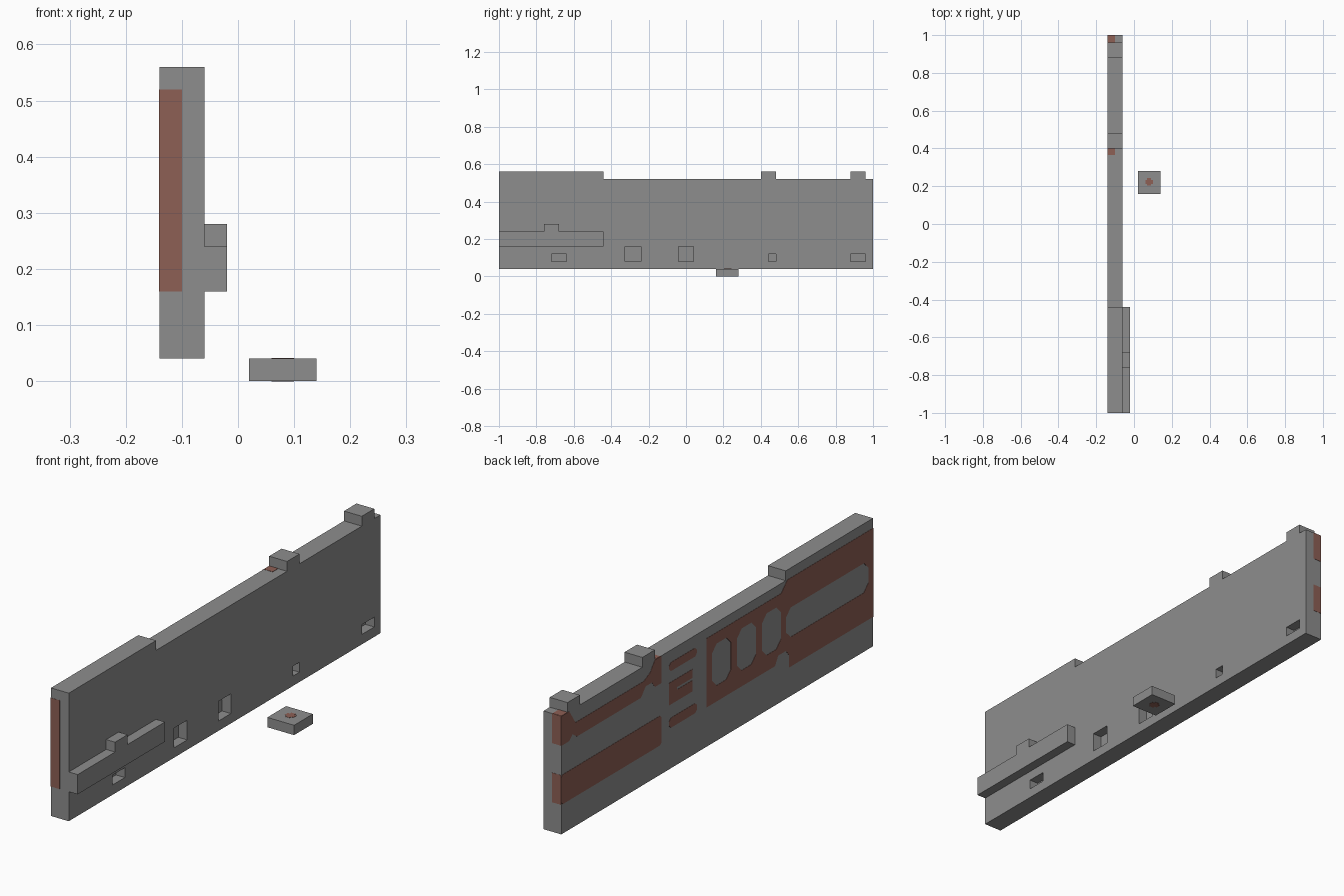
import bpy, bmesh
from mathutils import Matrix

if "Cube" in bpy.data.objects:
    bpy.data.objects.remove(bpy.data.objects["Cube"], do_unlink=True)


def material(name, rgb):
    mat = bpy.data.materials.new(name)
    mat.use_nodes = True
    mat.diffuse_color = (*rgb, 1)
    mat.node_tree.nodes["Principled BSDF"].inputs["Base Color"].default_value = (*rgb, 1)
    return mat


GREY = material("grey", (0.27, 0.27, 0.27))
RED = material("brick red", (0.27, 0.115, 0.09))
SKIN = 0.001  # thickness of painted plates
OUT, IN, CORE = -0.14, -0.06, -0.10  # wall faces and depth of the paint


def rect(y0, y1, z0, z1, c=0.0):
    """Rectangle loop with optional cut corners."""
    if not c:
        return [(y0, z0), (y1, z0), (y1, z1), (y0, z1)]
    return [(y0 + c, z0), (y1 - c, z0), (y1, z0 + c), (y1, z1 - c),
            (y1 - c, z1), (y0 + c, z1), (y0, z1 - c), (y0, z0 + c)]


def slab(name, loops, x0, x1, mat):
    """Fill (y, z) loops, inner loops being holes, and extrude from x0 to x1."""
    curve = bpy.data.curves.new(name, 'CURVE')
    curve.dimensions = '2D'
    curve.fill_mode = 'BOTH'
    curve.extrude = (x1 - x0) / 2
    for loop in loops:
        sp = curve.splines.new('POLY')
        sp.points.add(len(loop) - 1)
        for p, (y, z) in zip(sp.points, loop):
            p.co = (y, z, 0, 1)
        sp.use_cyclic_u = True
    temp = bpy.data.objects.new(name + " outline", curve)
    mesh = bpy.data.meshes.new_from_object(temp)
    bpy.data.objects.remove(temp)
    bm = bmesh.new()
    bm.from_mesh(mesh)
    # turn the drawing plane upright: local x, y, z become y, z, x
    turn = Matrix(((0, 0, 1, (x0 + x1) / 2), (1, 0, 0, 0), (0, 1, 0, 0), (0, 0, 0, 1)))
    bm.transform(turn)
    bmesh.ops.remove_doubles(bm, verts=bm.verts, dist=0.00005)
    bmesh.ops.recalc_face_normals(bm, faces=bm.faces)
    for f in bm.faces:
        f.material_index = 0
        f.smooth = False
    bm.to_mesh(mesh)
    bm.free()
    mesh.materials.clear()
    mesh.materials.append(mat)
    obj = bpy.data.objects.new(name, mesh)
    bpy.context.collection.objects.link(obj)
    return obj


# Main wall with a raised end and two tabs on its top edge
wall = slab("wall", [[(-1, .04), (1, .04), (1, .52), (.96, .52), (.96, .56), (.88, .56),
                      (.88, .52), (.48, .52), (.48, .56), (.40, .56), (.40, .52),
                      (-.44, .52), (-.44, .56), (-1, .56)]], OUT, IN, GREY)

# Shallow sockets in the inner face
sockets = [(-.72, -.64, .12), (-.325, -.24, .16), (-.04, .04, .16), (.44, .48, .12), (.88, .96, .12)]
cutter = slab("socket_cutter", [rect(a, b, .08, top) for a, b, top in sockets], CORE, 0, GREY)
cutter.hide_render = True
cutter.hide_set(True)
cutter.display_type = 'WIRE'
cut = wall.modifiers.new("sockets", 'BOOLEAN')
cut.operation = 'DIFFERENCE'
cut.solver = 'EXACT'
cut.object = cutter
bpy.context.view_layer.objects.active = wall
bpy.ops.object.modifier_apply(modifier=cut.name)
bpy.data.objects.remove(cutter, do_unlink=True)

# Ledge on the inner face, with a nub on top
slab("ledge", [[(-1, .16), (-.44, .16), (-.44, .24), (-.68, .24), (-.68, .28),
                (-.76, .28), (-.76, .24), (-1, .24)]], IN, -.02, GREY)

# Painted pattern on the outer face
windows = [rect(y, y + .122, .265, .435, .03) for y in (.035 - .122, -.248, -.408)]
slab("red_panel", [[(-1, .16), (-.46, .16), (-.46, .21), (-.44, .235), (-.39, .235),
                    (-.37, .20), (.07, .20), (.07, .48), (-.41, .48), (-.45, .52), (-1, .52)],
                   rect(-.97, -.44, .28, .40, .03)] + windows, OUT - SKIN, OUT, RED)
slab("red_lower_stripe", [rect(.36, 1, .16, .28, .008)], OUT - SKIN, OUT, RED)
slab("red_upper_stripe", [[(.36, .41), (.40, .41), (.42, .435), (.46, .435), (.49, .40),
                           (.90, .40), (.93, .42), (.95, .40), (1, .40), (1, .52), (.95, .52),
                           (.91, .46), (.47, .46), (.43, .48), (.40, .52), (.36, .52)]],
     OUT - SKIN, OUT, RED)
slab("red_upper_dash", [rect(.13, .31, .435, .47, .012)], OUT - SKIN, OUT, RED)
slab("red_lower_dash", [rect(.13, .31, .205, .245, .012)], OUT - SKIN, OUT, RED)
slab("red_middle_mark", [[(.16, .30), (.31, .30), (.31, .39), (.16, .39), (.16, .355),
                          (.26, .355), (.26, .345), (.16, .345)]], OUT - SKIN, OUT, RED)

# Paint wrapping around the wall ends and top edge
slab("red_front_end", [rect(-1 - SKIN, -1, .16, .52)], OUT, CORE, RED)
for label, z0, z1 in (("lower", .16, .28), ("upper", .40, .52)):
    slab("red_back_end_" + label, [rect(1, 1 + SKIN, z0, z1)], OUT, CORE, RED)
for label, y0, y1 in (("middle", .365, .40), ("back", .96, 1)):
    slab("red_top_" + label, [rect(y0, y1, .52, .52 + SKIN)], OUT, CORE, RED)

# Loose block with a small painted cross above and below
slab("loose_block", [rect(.16, .28, 0, .04)], .02, .14, GREY)
for label, z in (("top", .04), ("bottom", -SKIN)):
    for part, dx, dy in (("long", .02, .01), ("wide", .01, .02)):
        slab(f"red_cross_{label}_{part}", [rect(.223 - dy, .223 + dy, z, z + SKIN)],
             .08 - dx, .08 + dx, RED)
